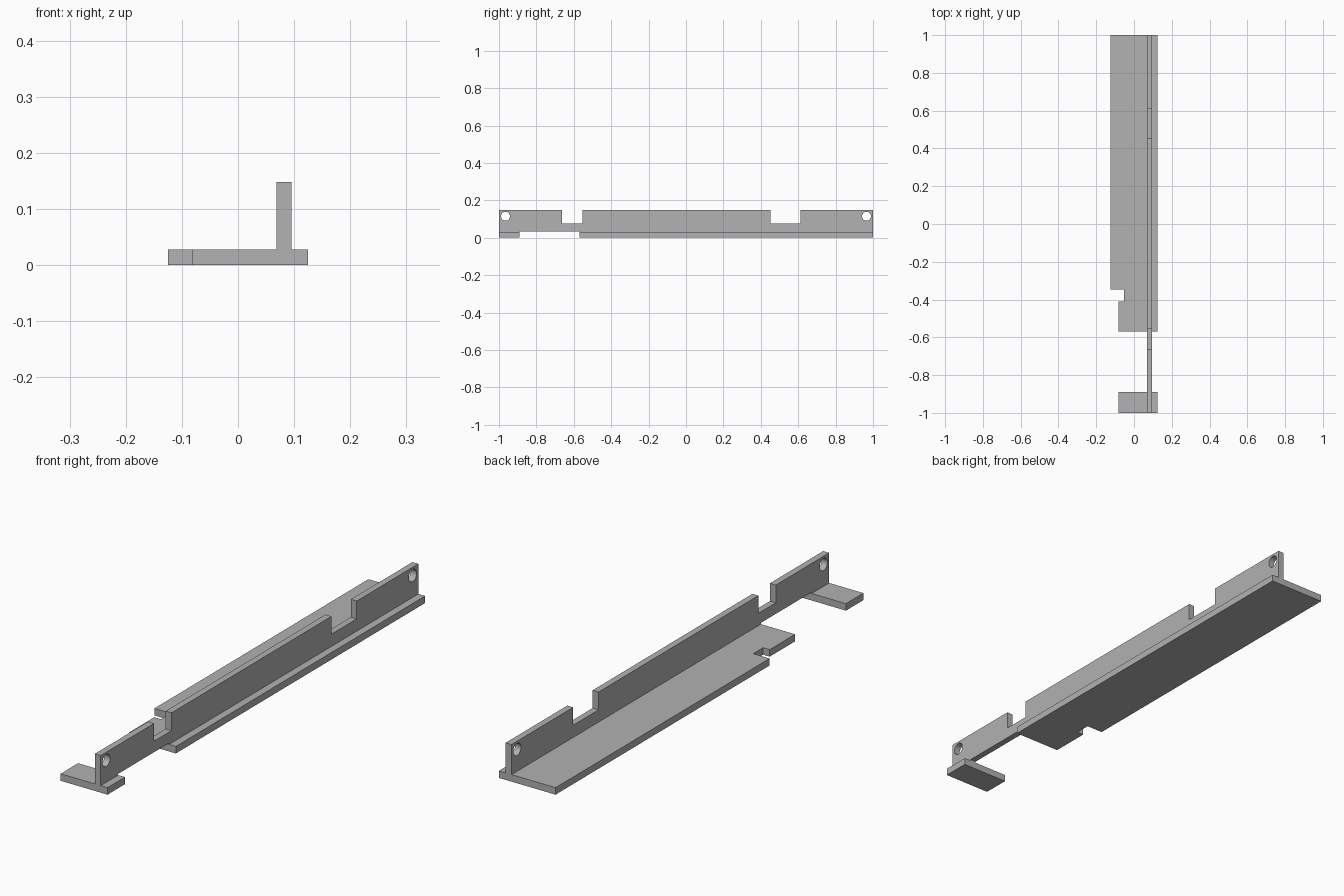
import bpy
import bmesh
import math
from mathutils import Vector

cube = bpy.data.objects.get("Cube")
if cube:
    bpy.data.objects.remove(cube, do_unlink=True)

grey = bpy.data.materials.new("plain grey")
grey.use_nodes = True
colour = (0.445, 0.445, 0.445, 1)
grey.diffuse_color = colour
grey.node_tree.nodes["Principled BSDF"].inputs["Base Color"].default_value = colour

PLATE_TOP = 0.028
LEFT, RIGHT = 0.125, -0.125
STEP = -0.082            # narrower edge of the front portion
GAP = (-0.89, -0.57)     # opening in the base
WALL_X = (0.069, 0.095)


def extrude_profile(name, points, direction):
    """Extrude a closed planar outline into a solid part."""
    bm = bmesh.new()
    face = bm.faces.new([bm.verts.new(p) for p in points])
    solid = bmesh.ops.extrude_face_region(bm, geom=[face])
    verts = [g for g in solid["geom"] if isinstance(g, bmesh.types.BMVert)]
    bmesh.ops.translate(bm, verts=verts, vec=Vector(direction))
    bmesh.ops.recalc_face_normals(bm, faces=bm.faces)
    mesh = bpy.data.meshes.new(name)
    bm.to_mesh(mesh)
    bm.free()
    obj = bpy.data.objects.new(name, mesh)
    bpy.context.collection.objects.link(obj)
    mesh.materials.append(grey)
    return obj


def plate(name, outline):
    return extrude_profile(name, [(x, y, 0) for x, y in outline], (0, 0, PLATE_TOP))


# Long base plate with a small slot in its right edge
plate("base_plate", [
    (LEFT, GAP[1]), (LEFT, 1), (RIGHT, 1), (RIGHT, -0.348),
    (-0.053, -0.348), (-0.053, -0.41), (STEP, -0.41), (STEP, GAP[1])])

# Separate foot at the front end
plate("front_foot", [(LEFT, -1), (LEFT, GAP[0]), (STEP, GAP[0]), (STEP, -1)])

# Upright wall: two notches on top, slightly raised underside over the gap
TOP, NOTCH, RAISED = 0.148, 0.077, 0.033
outline = [(-1, PLATE_TOP), (-1, TOP)]
for a, b in ((-0.664, -0.554), (0.452, 0.612)):
    outline += [(a, TOP), (a, NOTCH), (b, NOTCH), (b, TOP)]
outline += [(1, TOP), (1, PLATE_TOP), (GAP[1], PLATE_TOP), (GAP[1], RAISED),
            (GAP[0], RAISED), (GAP[0], PLATE_TOP)]
wall = extrude_profile("upright_wall", [(WALL_X[0], y, z) for y, z in outline],
                       (WALL_X[1] - WALL_X[0], 0, 0))

# Round mounting hole near each end of the wall
for side in (-1, 1):
    bpy.ops.mesh.primitive_cylinder_add(
        vertices=32, radius=0.024, depth=0.1,
        location=(sum(WALL_X) / 2, side * 0.965, 0.115),
        rotation=(0, math.pi / 2, 0))
    cutter = bpy.context.object
    cutter.name = "hole_cutter"
    cutter.hide_render = True
    cutter.data.materials.append(grey)
    cut = wall.modifiers.new("mounting_hole", 'BOOLEAN')
    cut.operation = 'DIFFERENCE'
    cut.solver = 'EXACT'
    cut.object = cutter
    bpy.context.view_layer.objects.active = wall
    bpy.ops.object.modifier_apply(modifier=cut.name)
    bpy.data.objects.remove(cutter, do_unlink=True)

# Smooth hole walls, sharp everywhere else
bpy.ops.object.select_all(action='DESELECT')
wall.select_set(True)
bpy.context.view_layer.objects.active = wall
bpy.ops.object.shade_smooth_by_angle(angle=math.radians(30))
